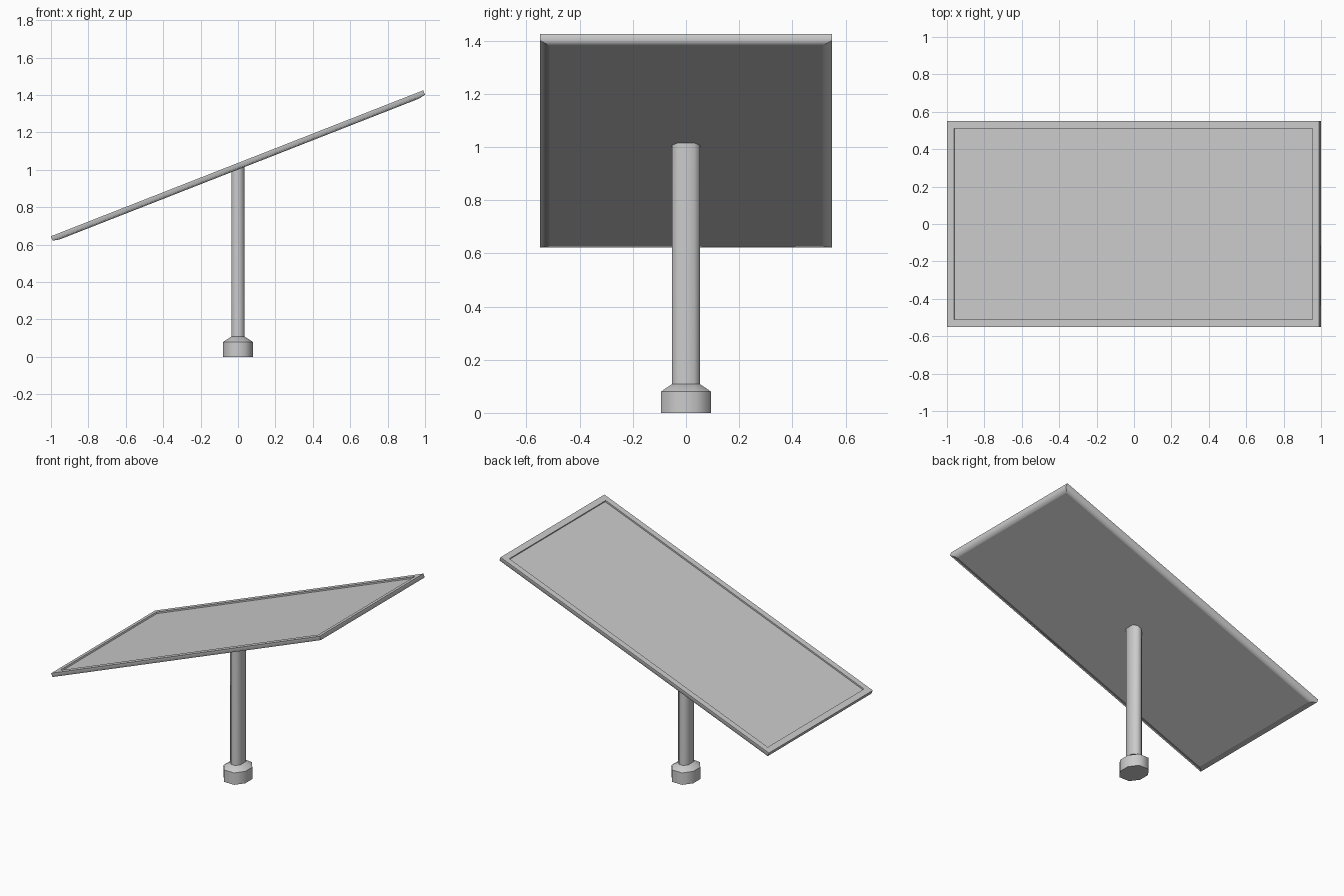
import bpy, bmesh
from math import radians, tan

if "Cube" in bpy.data.objects:
    bpy.data.objects.remove(bpy.data.objects["Cube"])

TILT = radians(21.4)


def loft(name, rings, smooth_bands=()):
    """Join a stack of equal-sized rings with quads and cap both ends."""
    bm = bmesh.new()
    loops = [[bm.verts.new(p) for p in ring] for ring in rings]
    n = len(loops[0])
    for k, (a, b) in enumerate(zip(loops, loops[1:])):
        for i in range(n):
            f = bm.faces.new((a[i], a[(i + 1) % n], b[(i + 1) % n], b[i]))
            f.smooth = k in smooth_bands
            if n == 4:  # keep the mitred panel corners crisp
                bm.edges.get((a[i], b[i])).smooth = False
    bm.faces.new(loops[0][::-1])
    bm.faces.new(loops[-1])
    bmesh.ops.recalc_face_normals(bm, faces=bm.faces)
    mesh = bpy.data.meshes.new(name)
    bm.to_mesh(mesh)
    bm.free()
    obj = bpy.data.objects.new(name, mesh)
    bpy.context.collection.objects.link(obj)
    return obj


def rect(inset, z, hx=1.069, hy=0.55):
    x, y = hx - inset, hy - inset
    return [(-x, -y, z), (x, -y, z), (x, y, z), (-x, y, z)]


def octagon(x1, y1, x2, y2, z, slope=0.0):
    pts = [(x1, y1), (x2, y2), (-x2, y2), (-x1, y1),
           (-x1, -y1), (-x2, -y2), (x2, -y2), (x1, -y1)]
    return [(x, y, z + slope * x) for x, y in pts]


# Tilted panel: sloping back edge, rim and shallow recessed face
panel = loft("tilted_panel", [
    rect(0.036, -0.033),
    rect(0, -0.025),
    rect(0, 0),
    rect(0.04, 0),
    rect(0.04, -0.01),
], smooth_bands=(0, 1))
panel.location = (-0.005, 0, 1.035)
panel.rotation_euler = (0, -TILT, 0)

# Post, its top cut to the panel's slope
POST = (0.036, 0.031, 0.014, 0.053)
post = loft("post", [octagon(*POST, 0.09),
                     octagon(*POST, 1.008, tan(TILT))])

# Foot with sloping shoulder
FOOT = (0.08, 0.037, 0.038, 0.094)
foot = loft("foot", [octagon(*FOOT, 0), octagon(*FOOT, 0.08),
                     octagon(*POST, 0.108)])

# Soft sides with crisp ends on the post and foot
bpy.ops.object.select_all(action='DESELECT')
for obj in (post, foot):
    obj.select_set(True)
bpy.context.view_layer.objects.active = post
bpy.ops.object.shade_smooth_by_angle(angle=radians(55))
